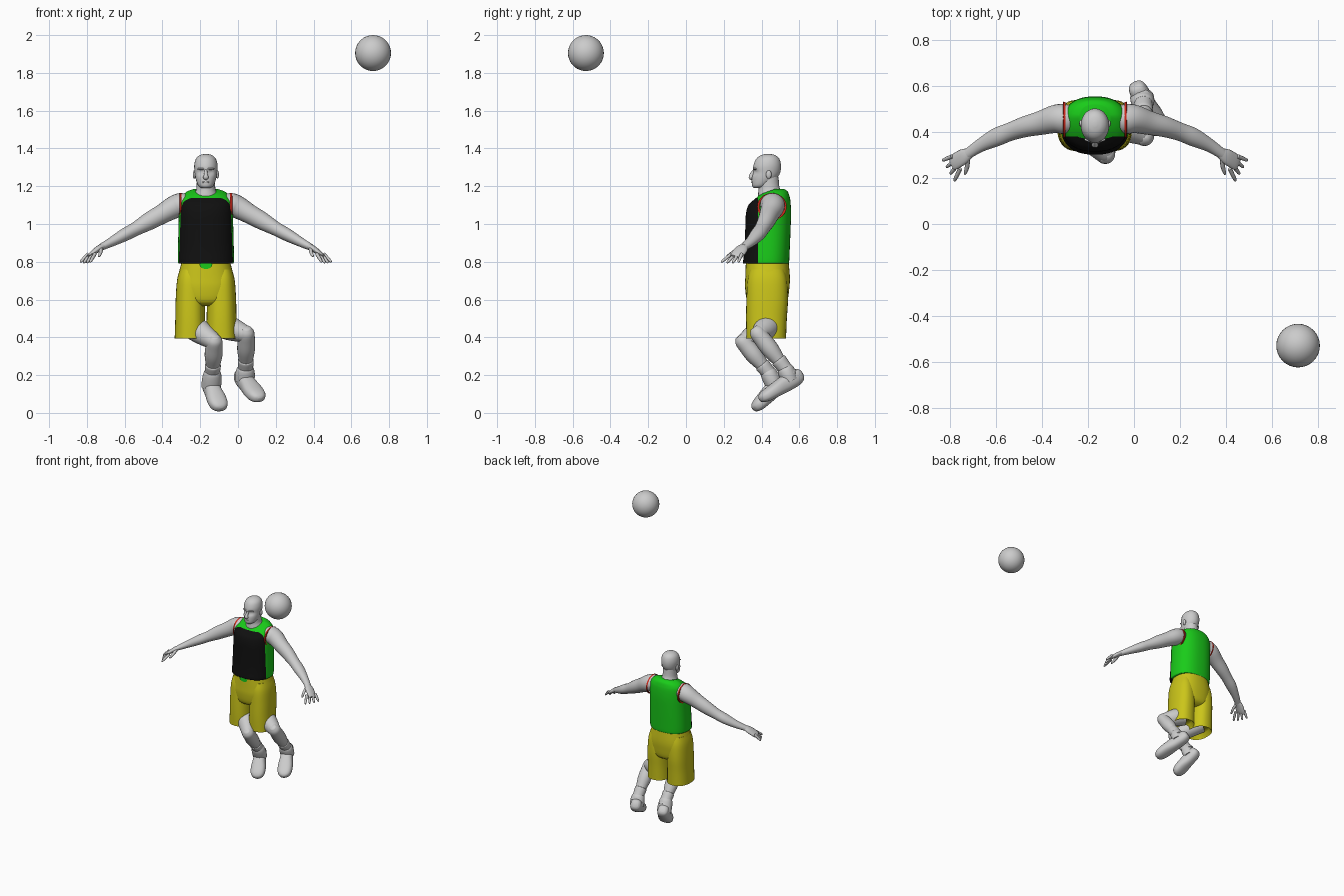
import bpy, bmesh, math
from mathutils import Vector

cube = bpy.data.objects.get("Cube")
if cube:
    bpy.data.objects.remove(cube)

CX = -0.17  # symmetry plane of the body


def material(name, r, g, b):
    m = bpy.data.materials.new(name)
    m.use_nodes = True
    m.diffuse_color = (r, g, b, 1)
    m.node_tree.nodes["Principled BSDF"].inputs["Base Color"].default_value = (r, g, b, 1)
    return m


GREY = material("plain grey", 0.6, 0.6, 0.6)
GREEN = material("jersey green", 0.01, 0.6, 0.01)
BLACK = material("panel black", 0.005, 0.005, 0.005)
YELLOW = material("shorts yellow", 0.6, 0.56, 0.01)
RED = material("trim red", 0.6, 0.02, 0.01)


def finish(name, bm, mats, angle=60):
    bmesh.ops.recalc_face_normals(bm, faces=bm.faces)
    me = bpy.data.meshes.new(name)
    bm.to_mesh(me)
    bm.free()
    for m in mats:
        me.materials.append(m)
    ob = bpy.data.objects.new(name, me)
    bpy.context.collection.objects.link(ob)
    bpy.ops.object.select_all(action='DESELECT')
    ob.select_set(True)
    bpy.context.view_layer.objects.active = ob
    bpy.ops.object.shade_smooth_by_angle(angle=math.radians(angle))
    return ob


def smooth_rows(rows, steps):
    """Catmull-Rom interpolation through rows of numbers."""
    out = []
    for i in range(len(rows) - 1):
        p = [rows[max(0, min(len(rows) - 1, i + k))] for k in (-1, 0, 1, 2)]
        for s in range(steps):
            t = s / steps
            out.append([0.5 * (2 * b + (c - a) * t + (2 * a - 5 * b + 4 * c - d) * t * t
                               + (3 * b - a - 3 * c + d) * t ** 3)
                        for a, b, c, d in zip(*p)])
    return out + [list(rows[-1])]


def loft(rows, ref=(0, 1, 0), axis=None, n=24, steps=4, power=1.0, tilt=None, caps=True):
    """Skin elliptical rings; each row is x, y, z, side radius, other radius."""
    bm = bmesh.new()
    rows = smooth_rows(rows, steps)
    pts = [Vector(r[:3]) for r in rows]
    rings = []
    for i, r in enumerate(rows):
        t = Vector(axis) if axis else (pts[min(i + 1, len(pts) - 1)] - pts[max(i - 1, 0)]).normalized()
        u = Vector(ref).cross(t).normalized()
        v = t.cross(u)
        ring = []
        for k in range(n):
            a = math.tau * k / n
            c, s = math.cos(a), math.sin(a)
            c, s = (math.copysign(abs(w) ** power, w) for w in (c, s))
            co = pts[i] + u * c * r[3] + v * s * r[4]
            if tilt:
                co.z += tilt(co)
            ring.append(bm.verts.new(co))
        rings.append(ring)
    for a, b in zip(rings, rings[1:]):
        for k in range(n):
            bm.faces.new((a[k], a[(k + 1) % n], b[(k + 1) % n], b[k]))
    if caps:
        bm.faces.new(rings[0])
        bm.faces.new(rings[-1])
    return bm


def upright(rows, x=CX, **kw):
    """Loft of level rings given as z, centre y, half width, half depth."""
    return loft([(x, y, z, rx, ry) for z, y, rx, ry in rows], axis=(0, 0, 1), **kw)


def ball(name, centre, radii, mat, seg=20):
    bm = bmesh.new()
    bmesh.ops.create_uvsphere(bm, u_segments=seg, v_segments=seg // 2 + 2, radius=1)
    for v in bm.verts:
        v.co = Vector(centre) + Vector(a * b for a, b in zip(v.co, radii))
    return finish(name, bm, [mat])


# Ball in the air
ball("ball", (0.715, -0.53, 1.905), (0.095,) * 3, GREY, 32)

# Head with pressed-in eye sockets
bm = upright([(1.19, .385, .022, .025), (1.203, .394, .04, .044), (1.235, .412, .053, .064),
              (1.27, .425, .059, .073), (1.31, .43, .062, .073), (1.345, .433, .053, .061),
              (1.364, .435, .033, .038), (1.371, .435, .008, .01)], n=40)
for v in bm.verts:
    if v.co.y < 0.42:
        d = math.hypot((abs(v.co.x - CX) - 0.026) / 0.02, (v.co.z - 1.275) / 0.014)
        v.co.y += 0.012 * math.exp(-d * d)
finish("head", bm, [GREY])
finish("nose", loft([(CX, .362, 1.285, .007, .008), (CX, .35, 1.262, .01, .012),
                     (CX, .344, 1.247, .015, .012), (CX, .352, 1.239, .009, .008)], n=12), [GREY])
ball("mouth", (CX, .357, 1.221), (.021, .012, .007), GREY, 12)
ball("brow", (CX, .368, 1.292), (.046, .013, .007), GREY, 16)
finish("neck", upright([(1.12, .45, .08, .07), (1.16, .45, .062, .068), (1.19, .44, .05, .056),
                        (1.25, .435, .048, .055)]), [GREY])

# Jersey: sliced so that the black front panel has clean edges
bm = upright([(.79, .424, .143, .118), (.8, .424, .148, .122), (.86, .429, .148, .12),
              (.98, .434, .145, .12), (1.06, .437, .143, .119), (1.12, .445, .138, .108),
              (1.15, .452, .126, .095), (1.172, .458, .1, .08), (1.185, .458, .066, .063)],
             n=56, power=0.85,
             tilt=lambda c: max(0, c.z - 1.1) * (c.y - .47) * 4.2 if c.y < .47 else 0)
for co, no in (((0, .382, 0), (0, 1, 0)), ((0, 0, 1.137), (0, 0, 1))):
    bmesh.ops.bisect_plane(bm, geom=bm.verts[:] + bm.edges[:] + bm.faces[:], plane_co=co, plane_no=no)
for f in bm.faces:
    c = f.calc_center_median()
    if c.y < .382 and c.z < 1.137:
        f.material_index = 1
finish("jersey", bm, [GREEN, BLACK])

# Shorts: seat, two wide open legs and a waist tab
finish("shorts_seat", upright([(.565, .43, .07, .07), (.59, .43, .13, .105), (.66, .43, .153, .117),
                               (.72, .432, .148, .118), (.8, .43, .128, .113)], power=.85, n=40), [YELLOW])
for side, word in ((-1, "right"), (1, "left")):
    rows = [(.43, .425, .06, .08), (.405, .425, .078, .1), (.398, .425, .082, .105), (.405, .425, .082, .105),
            (.5, .426, .079, .108), (.6, .43, .077, .11), (.7, .43, .07, .105), (.76, .43, .055, .09)]
    finish(word + "_shorts_leg", upright(rows, x=CX + side * .083, power=.85, n=32), [YELLOW])
bm = bmesh.new()
bmesh.ops.create_circle(bm, cap_ends=True, segments=12, radius=1)
for v in bm.verts:
    v.co = Vector((CX + v.co.x * .034, .309, .785 + v.co.y * .024))
finish("waist_tab", bm, [GREEN])

# Arms, hands and armhole trim, mirrored about the body plane
for side, word in ((-1, "right"), (1, "left")):
    def at(x, y, z):
        return (CX + side * x, y, z)

    arm = [(.09, .455, 1.105, .05, .055), (.13, .457, 1.102, .062, .065), (.17, .458, 1.088, .06, .062),
           (.23, .442, 1.054, .052, .053), (.30, .425, 1.015, .047, .046), (.37, .402, .975, .037, .04),
           (.43, .378, .943, .034, .04), (.50, .342, .905, .025, .029), (.555, .305, .877, .018, .023)]
    finish(word + "_arm", loft([at(*r[:3]) + r[3:] for r in arm]), [GREY])
    palm = [(.545, .31, .882, .017, .022), (.575, .293, .865, .016, .034), (.61, .272, .838, .012, .035),
            (.625, .262, .826, .007, .03)]
    finish(word + "_palm", loft([at(*r[:3]) + r[3:] for r in palm], n=16), [GREY])
    for i in range(4):
        k = i - 1.5
        start = Vector((.605 + .012 * k, .268 + .018 * k, .842))
        reach = Vector((.034 + .005 * k, -.036 + .012 * k, -.05 + .004 * abs(k)))
        rows = [at(*(start + reach * t)) + (r, r) for t, r in ((0, .009), (.5, .009), (.9, .007), (1, .003))]
        finish(f"{word}_finger_{i + 1}", loft(rows, n=8, steps=2), [GREY])
    thumb = [(.555, .285, .87, .011, .011), (.557, .25, .85, .01, .01), (.565, .222, .832, .007, .007),
             (.568, .215, .828, .003, .003)]
    finish(word + "_thumb", loft([at(*r[:3]) + r[3:] for r in thumb], ref=(1, 0, 0), n=8, steps=2), [GREY])
    ball(word + "_ear", at(.061, .438, 1.262), (.008, .015, .022), GREY, 12)

    # Armhole trim as a thin band around the shoulder
    band = [(.128, .455, 1.092, .071, .077), (.138, .455, 1.092, .072, .078),
            (.14, .455, 1.091, .066, .072), (.136, .455, 1.091, .06, .066)]
    finish(word + "_armhole_trim", loft([at(*r[:3]) + r[3:] for r in band], axis=(side, 0, 0),
                                        n=32, steps=1, caps=False), [RED])

# Bent legs: thigh, shin, sock and shoe for each side
legs = {
    "right": dict(hip=(-.245, .43, .46), knee=(-.125, .305, .375), ankle=(-.135, .435, .215),
                  heel=(-.155, .5, .165), toe=(-.097, .375, .035)),
    "left": dict(hip=(-.075, .44, .46), knee=(.045, .385, .415), ankle=(.04, .525, .235),
                 heel=(.015, .59, .195), toe=(.105, .415, .085)),
}
for word, j in legs.items():
    p = {k: Vector(v) for k, v in j.items()}

    def limb(a, b, profile):
        return [tuple(a.lerp(b, t)) + (r, s) for t, r, s in profile]

    finish(word + "_thigh", loft(limb(p["hip"], p["knee"],
           [(-.1, .068, .068), (.4, .062, .062), (.8, .05, .05), (1.05, .04, .04), (1.2, .015, .015)])), [GREY])
    finish(word + "_shin", loft(limb(p["knee"], p["ankle"],
           [(-.2, .02, .02), (-.08, .04, .04), (.15, .045, .045), (.45, .046, .047), (.8, .034, .036),
            (1, .032, .034), (1.15, .032, .034)]), ref=(1, 0, 0)), [GREY])
    finish(word + "_sock", loft(limb(p["knee"], p["ankle"],
           [(.74, .036, .038), (.78, .041, .042), (1, .038, .04), (1.2, .04, .042)]), ref=(1, 0, 0)), [GREY])

    # Shoe runs from heel to toe, with a collar rising to the ankle
    up = (p["ankle"] - p["heel"].lerp(p["toe"], .25)).normalized()
    finish(word + "_shoe", loft(limb(p["heel"], p["toe"],
           [(-.12, .018, .02), (-.06, .034, .036), (.1, .042, .046), (.4, .044, .044), (.7, .052, .038),
            (.95, .048, .032), (1.08, .032, .022), (1.13, .012, .01)]), ref=up, power=.8), [GREY])
    finish(word + "_shoe_collar", loft(limb(p["heel"].lerp(p["toe"], .22), p["ankle"],
           [(0, .045, .052), (.5, .046, .052), (.9, .044, .047), (1.1, .038, .04)]), ref=(1, 0, 0)), [GREY])
